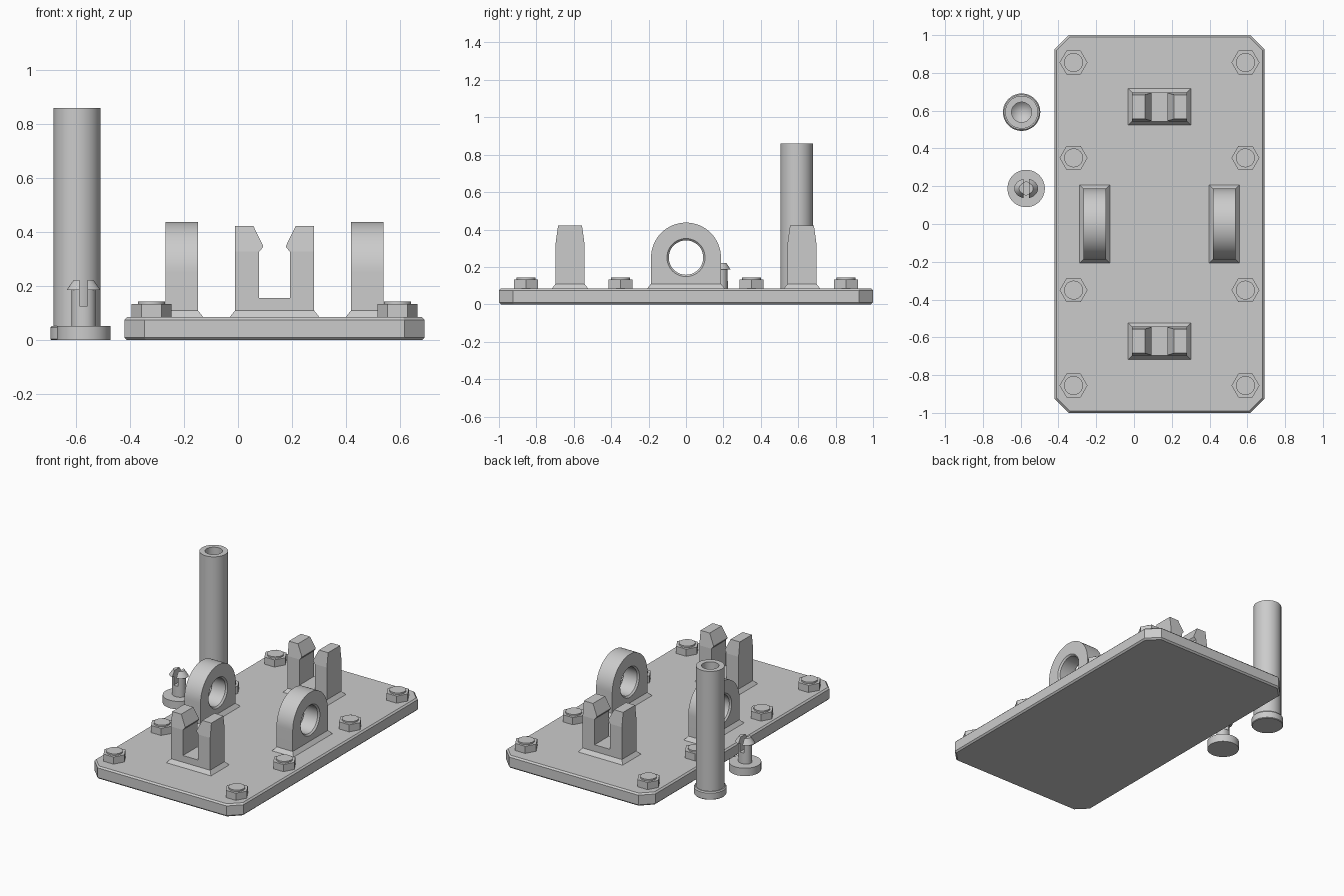
import bpy, bmesh, math
from mathutils import Matrix, Vector

cube = bpy.data.objects.get("Cube")
if cube:
    bpy.data.objects.remove(cube, do_unlink=True)

gray = bpy.data.materials.new("plain gray")
gray.use_nodes = True
gray.diffuse_color = (0.6, 0.6, 0.6, 1)
gray.node_tree.nodes["Principled BSDF"].inputs["Base Color"].default_value = (0.6, 0.6, 0.6, 1)

CX = 0.135      # centre line of the plate
TOP = 0.085     # top of the plate


def finish(bm, name, loc=(0, 0, 0)):
    bmesh.ops.recalc_face_normals(bm, faces=bm.faces)
    mesh = bpy.data.meshes.new(name)
    bm.to_mesh(mesh)
    bm.free()
    mesh.materials.append(gray)
    obj = bpy.data.objects.new(name, mesh)
    obj.location = loc
    bpy.context.collection.objects.link(obj)
    return obj


def smooth(obj):
    bpy.ops.object.select_all(action='DESELECT')
    obj.select_set(True)
    bpy.context.view_layer.objects.active = obj
    bpy.ops.object.shade_smooth_by_angle(angle=math.radians(30))


def prism(points, direction):
    """Extrude a flat outline along a direction."""
    bm = bmesh.new()
    face = bm.faces.new([bm.verts.new(p) for p in points])
    out = bmesh.ops.extrude_face_region(bm, geom=[face])
    moved = [v for v in out["geom"] if isinstance(v, bmesh.types.BMVert)]
    bmesh.ops.translate(bm, vec=direction, verts=moved)
    return bm


def lathe(profile, steps=48):
    """Spin (radius, height) points around z; radius 0 closes the end."""
    bm = bmesh.new()
    verts = [bm.verts.new((r, 0, z)) for r, z in profile]
    edges = [bm.edges.new(pair) for pair in zip(verts, verts[1:])]
    bmesh.ops.spin(bm, geom=verts + edges, cent=(0, 0, 0), axis=(0, 0, 1),
                   angle=2 * math.pi, steps=steps)
    bmesh.ops.remove_doubles(bm, verts=bm.verts, dist=0.0001)
    return bm


def cut(obj, cutter):
    """Subtract a cutter and discard it."""
    cutter.hide_render = True
    mod = obj.modifiers.new("cut", 'BOOLEAN')
    mod.operation = 'DIFFERENCE'
    mod.solver = 'EXACT'
    mod.object = cutter
    bpy.ops.object.select_all(action='DESELECT')
    bpy.context.view_layer.objects.active = obj
    obj.select_set(True)
    bpy.ops.object.modifier_apply(modifier=mod.name)
    bpy.data.objects.remove(cutter, do_unlink=True)


def foot(name, x, y, hx, hy, flare=0.024):
    """Sloped skirt where a part meets the plate."""
    bm = bmesh.new()
    bmesh.ops.create_cube(bm, size=2)
    for v in bm.verts:
        grow = flare if v.co.z < 0 else 0
        v.co = (v.co.x * (hx + grow), v.co.y * (hy + grow),
                TOP - 0.005 if v.co.z < 0 else TOP + 0.025)
    finish(bm, name, (x, y, 0))


# Base plate with clipped corners and bevelled rims
hx, hy, c = 0.555, 1.0, 0.075
quarter = [(hx, hy - c), (hx - c, hy)]
outline = (quarter + [(-x, y) for x, y in reversed(quarter)]
           + [(-x, -y) for x, y in quarter] + [(x, -y) for x, y in reversed(quarter)])
bm = prism([(x, y, 0) for x, y in outline], (0, 0, TOP))
rims = [e for e in bm.edges if abs(e.verts[0].co.z - e.verts[1].co.z) < 1e-5]
bmesh.ops.bevel(bm, geom=rims, offset=0.01, segments=1, affect='EDGES')
finish(bm, "base_plate", (CX, 0, 0))

# Hex bolts with a round raised face
for side in (-1, 1):
    for y in (-0.855, -0.35, 0.35, 0.855):
        loc = (CX + side * 0.455, y, TOP)
        hexagon = [(0.074 * math.cos(i * math.pi / 3), 0.074 * math.sin(i * math.pi / 3), -0.005)
                   for i in range(6)]
        finish(prism(hexagon, (0, 0, 0.053)), "bolt_head", loc)
        smooth(finish(lathe([(0, 0.04), (0.05, 0.04), (0.05, 0.058), (0, 0.058)], 32),
                      "bolt_face", loc))

# Ring lugs: arched blocks with a chamfered bore
R, AXIS, HALF = 0.187, 0.25, 0.06
for name, side in (("right_lug", -1), ("left_lug", 1)):
    x = CX + side * 0.343
    arch = [(-HALF, R * math.cos(i * math.pi / 32), AXIS + R * math.sin(i * math.pi / 32))
            for i in range(33)]
    arch += [(-HALF, -R, TOP), (-HALF, R, TOP)]
    lug = finish(prism(arch, (2 * HALF, 0, 0)), name, (x, 0, 0))
    spool = [(0, -0.08), (0.112, -0.08), (0.112, -0.07), (0.092, -0.05)]
    spool += [(r, -z) for r, z in reversed(spool)]
    bore = lathe(spool)
    bmesh.ops.rotate(bore, verts=bore.verts, cent=(0, 0, 0),
                     matrix=Matrix.Rotation(math.pi / 2, 3, 'Y'))
    cut(lug, finish(bore, "bore_cutter", (x, 0, AXIS)))
    smooth(lug)
    foot(name + "_foot", x, 0, HALF, R)

# Snap clips: two barbed prongs on a common block, thinned toward the tips
TIP, BARB, DEPTH = 0.422, 0.327, 0.077
half = [(0.146, TOP), (0.146, TIP), (0.078, TIP), (0.043, 0.35),
        (0.043, 0.343), (0.057, BARB), (0.057, 0.155)]
shape = half + [(-x, z) for x, z in reversed(half)]
for name, y in (("front_clip", -0.62), ("back_clip", 0.62)):
    bm = prism([(x, -DEPTH, z) for x, z in shape], (0, 2 * DEPTH, 0))
    bmesh.ops.bisect_plane(bm, geom=bm.verts[:] + bm.edges[:] + bm.faces[:],
                           plane_co=(0, 0, BARB), plane_no=(0, 0, 1))
    for v in bm.verts:
        if v.co.z > BARB:
            v.co.y *= 1 - 0.17 * (v.co.z - BARB) / (TIP - BARB)
    finish(bm, name, (CX, y, 0))
    foot(name + "_foot", CX, y, 0.146, DEPTH)

# Hinge pin: headed rod with a drilled end
pin = [(0, 0), (0.095, 0), (0.099, 0.004), (0.099, 0.046), (0.093, 0.053), (0.087, 0.053),
       (0.087, 0.859), (0.053, 0.859), (0.053, 0.6), (0, 0.55)]
smooth(finish(lathe(pin), "hinge_pin", (-0.595, 0.592, 0)))

# Pin cap: disc with a split, barbed stem
spot = Vector((-0.571, 0.188, 0))
smooth(finish(lathe([(0, 0), (0.099, 0), (0.099, 0.053), (0, 0.053)]), "cap_disc", spot))
stem = lathe([(0, 0.04), (0.044, 0.04), (0.044, 0.185), (0.063, 0.185), (0.037, 0.222), (0, 0.222)])
bmesh.ops.scale(stem, vec=(1, 0.82, 1), verts=stem.verts)
stem = finish(stem, "cap_stem", spot)
slot = bmesh.new()
bmesh.ops.create_cube(slot, size=1)
bmesh.ops.scale(slot, vec=(0.03, 0.3, 0.2), verts=slot.verts)
cut(stem, finish(slot, "slot_cutter", spot + Vector((0, 0, 0.226))))
smooth(stem)
